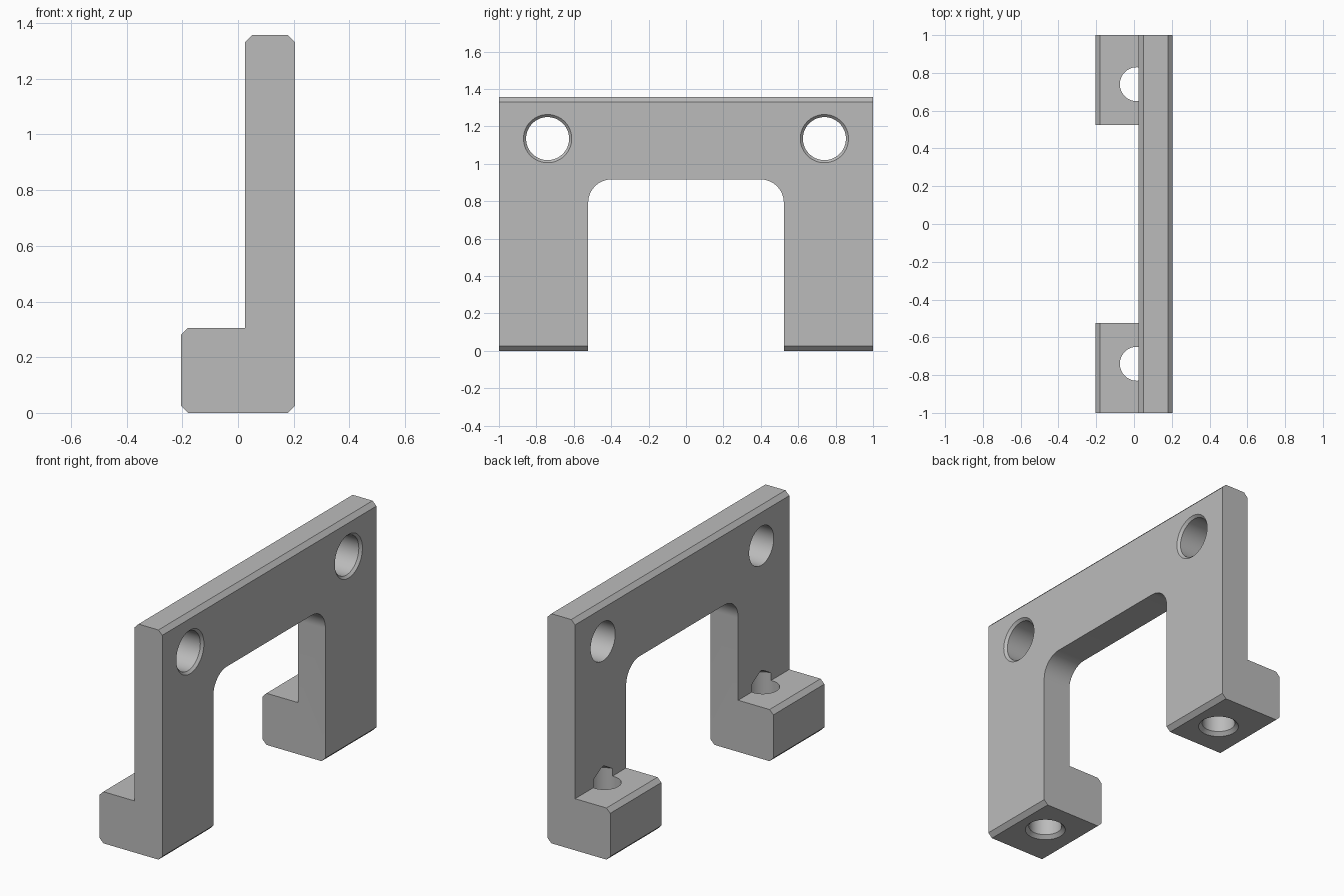
import bpy, bmesh
from math import pi, sin, cos, radians
from mathutils import Matrix

old = bpy.data.objects.get("Cube")
if old:
    bpy.data.objects.remove(old, do_unlink=True)

grey = bpy.data.materials.new("plain grey")
grey.use_nodes = True
colour = (0.5, 0.5, 0.5, 1)
grey.diffuse_color = colour
grey.node_tree.nodes["Principled BSDF"].inputs["Base Color"].default_value = colour


def make_object(name, bm):
    bmesh.ops.recalc_face_normals(bm, faces=bm.faces)
    mesh = bpy.data.meshes.new(name)
    bm.to_mesh(mesh)
    bm.free()
    mesh.materials.append(grey)
    obj = bpy.data.objects.new(name, mesh)
    bpy.context.collection.objects.link(obj)
    return obj


def prism(name, points, offset):
    """Extrude a closed outline of 3D points along an offset."""
    bm = bmesh.new()
    face = bm.faces.new([bm.verts.new(p) for p in points])
    grown = bmesh.ops.extrude_face_region(bm, geom=[face])["geom"]
    bmesh.ops.translate(bm, vec=offset, verts=[v for v in grown if isinstance(v, bmesh.types.BMVert)])
    return make_object(name, bm)


def drill(name, rings, matrix, sides=64):
    """Round cutter through (radius, height) rings; a zero radius makes a point."""
    bm = bmesh.new()
    loops = []
    for r, h in rings:
        count = sides if r else 1
        loops.append([bm.verts.new((r * cos(2 * pi * i / sides), r * sin(2 * pi * i / sides), h))
                      for i in range(count)])
    for a, b in zip(loops, loops[1:]):
        for i in range(sides):
            j = (i + 1) % sides
            bm.faces.new((a[i], a[j], b[0]) if len(b) == 1 else (a[i], a[j], b[j], b[i]))
    for loop in (loops[0], loops[-1]):
        if len(loop) > 1:
            bm.faces.new(loop)
    bm.transform(matrix)
    return make_object(name, bm)


# Chamfered L-shaped side profile, extruded over the full width
back, step, front = -0.205, 0.025, 0.205
foot, top, c = 0.305, 1.357, 0.025
profile = [(back + c, 0), (front - c, 0), (front, c), (front, top - c), (front - c, top),
           (step + c, top), (step, top - c), (step, foot), (back + c, foot),
           (back, foot - c), (back, c)]
bracket = prism("bracket", [(x, -1, z) for x, z in profile], (0, 2, 0))

# Opening between the legs, with rounded upper corners
half, ceiling, radius = 0.523, 0.917, 0.125
arch = [(-half, -0.2), (half, -0.2)]
for side, start in ((1, 0), (-1, 90)):
    for i in range(17):
        a = radians(start + 90 * i / 16)
        arch.append((side * (half - radius) + radius * cos(a), ceiling - radius + radius * sin(a)))
cutters = [prism("arch_cutter", [(-0.5, y, z) for y, z in arch], (1, 0, 0))]

# Countersunk cross holes in the plate and pointed drill holes in the feet
for side in (-1, 1):
    y = side * 0.74
    across = Matrix.Translation((front, y, 1.135)) @ Matrix.Rotation(pi / 2, 4, "Y")
    cutters.append(drill("plate_hole_cutter",
                         [(0.115, -0.4), (0.115, -0.014), (0.129, 0), (0.129, 0.1)], across))
    cutters.append(drill("foot_hole_cutter",
                         [(0.11, -0.1), (0.11, 0), (0.09, 0.02), (0.09, 0.35), (0, 0.404)],
                         Matrix.Translation((0.015, y, 0))))

bpy.ops.object.select_all(action="DESELECT")
bracket.select_set(True)
bpy.context.view_layer.objects.active = bracket
for cutter in cutters:
    cut = bracket.modifiers.new("cut", "BOOLEAN")
    cut.operation = "DIFFERENCE"
    cut.solver = "EXACT"
    cut.object = cutter
    bpy.ops.object.modifier_apply(modifier=cut.name)
    bpy.data.objects.remove(cutter, do_unlink=True)

bpy.ops.object.shade_smooth_by_angle(angle=radians(25))
